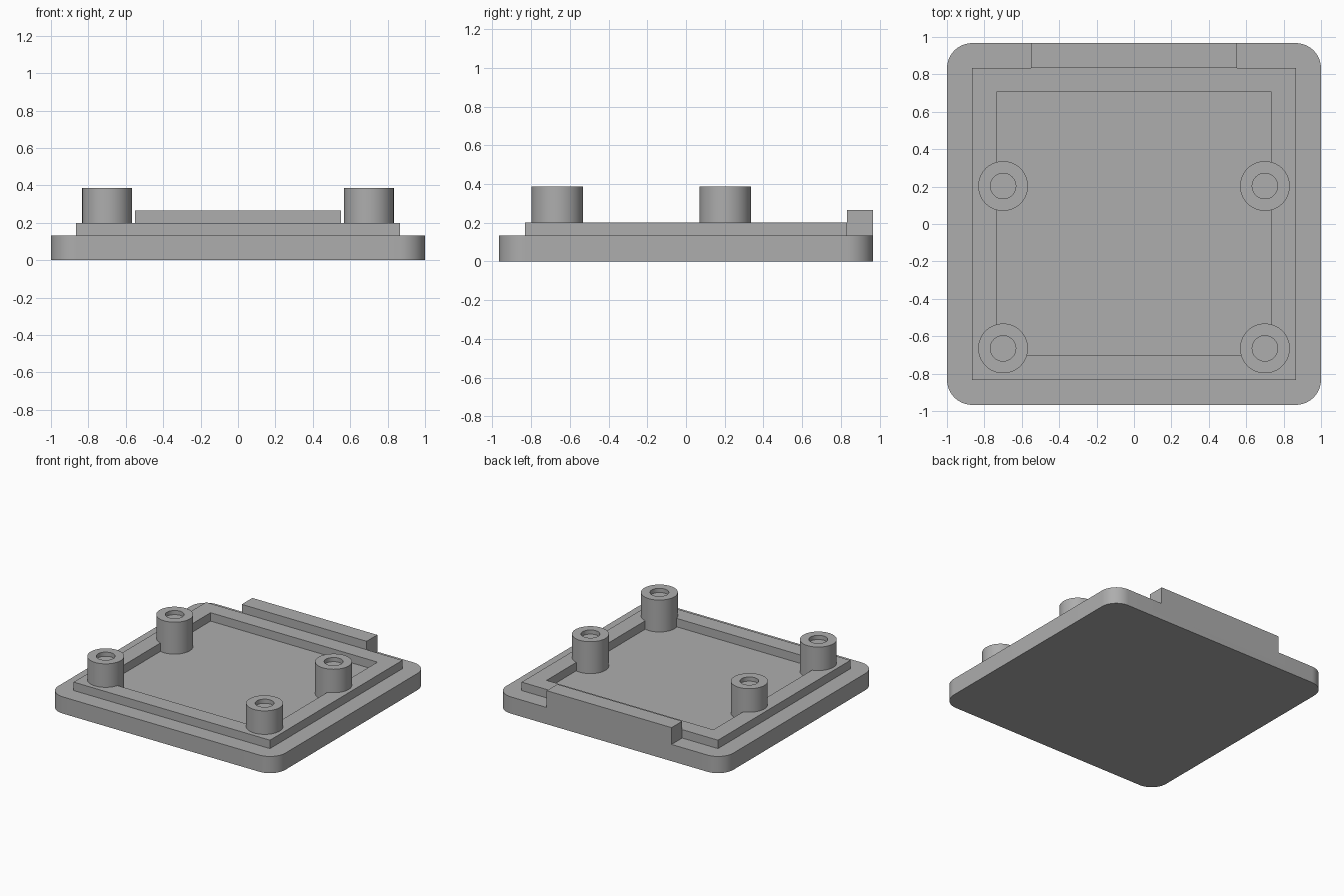
import bpy, bmesh, math

if "Cube" in bpy.data.objects:
    bpy.data.objects.remove(bpy.data.objects["Cube"])

grey = bpy.data.materials.new("plain grey")
grey.diffuse_color = (0.42, 0.42, 0.42, 1)
grey.use_nodes = True
grey.node_tree.nodes["Principled BSDF"].inputs["Base Color"].default_value = grey.diffuse_color


def prism(name, outline, z0, z1):
    """Closed solid: outline extruded from z0 to z1."""
    bm = bmesh.new()
    face = bm.faces.new([bm.verts.new((x, y, z0)) for x, y in outline])
    ext = bmesh.ops.extrude_face_region(bm, geom=[face])
    for v in ext["geom"]:
        if isinstance(v, bmesh.types.BMVert):
            v.co.z = z1
    bmesh.ops.recalc_face_normals(bm, faces=bm.faces)
    mesh = bpy.data.meshes.new(name)
    bm.to_mesh(mesh)
    bm.free()
    mesh.materials.append(grey)
    obj = bpy.data.objects.new(name, mesh)
    bpy.context.collection.objects.link(obj)
    return obj


def rect(x0, x1, y0, y1):
    return [(x0, y0), (x1, y0), (x1, y1), (x0, y1)]


def circle(cx, cy, r, n=64):
    return [(cx + r * math.cos(2 * math.pi * i / n),
             cy + r * math.sin(2 * math.pi * i / n)) for i in range(n)]


def rounded_rect(hx, hy, r, steps=16):
    pts = []
    for q, (sx, sy) in enumerate([(1, 1), (-1, 1), (-1, -1), (1, -1)]):
        for i in range(steps + 1):
            a = math.pi / 2 * (q + i / steps)
            pts.append((sx * (hx - r) + r * math.cos(a),
                        sy * (hy - r) + r * math.sin(a)))
    return pts


def combine(target, tool, operation):
    """Apply a boolean and discard the tool."""
    bpy.context.view_layer.objects.active = target
    mod = target.modifiers.new(operation.lower(), "BOOLEAN")
    mod.operation = operation
    mod.solver = "EXACT"
    mod.object = tool
    bpy.ops.object.modifier_apply(modifier=mod.name)
    bpy.data.objects.remove(tool)


FLOOR, RIM_TOP, BOSS_TOP = 0.133, 0.2, 0.387

# rounded base plate with raised square rim around a shallow pocket
lid = prism("lid_plate", rounded_rect(1.0, 0.967, 0.135), 0, FLOOR)
rim = prism("rim", rect(-0.865, 0.865, -0.833, 0.833), 0.06, RIM_TOP)
pocket = prism("pocket", rect(-0.735, 0.735, -0.70, 0.705), FLOOR, 0.5)
combine(lid, rim, "UNION")
combine(lid, pocket, "DIFFERENCE")

# upright tab along the back edge
tab = prism("back_tab", rect(-0.55, 0.55, 0.833, 0.967), 0.06, 0.267)
combine(lid, tab, "UNION")

# four round bosses with shallow blind holes
for x in (-0.70, 0.70):
    for y in (-0.665, 0.203):
        boss = prism("boss", circle(x, y, 0.133), 0.07, BOSS_TOP)
        hole = prism("hole", circle(x, y, 0.068), BOSS_TOP - 0.033, 0.6)
        combine(boss, hole, "DIFFERENCE")
        combine(lid, boss, "UNION")

# smooth curved walls, crisp edges
bpy.ops.object.select_all(action="DESELECT")
lid.select_set(True)
bpy.context.view_layer.objects.active = lid
bpy.ops.object.shade_smooth_by_angle(angle=math.radians(30))
